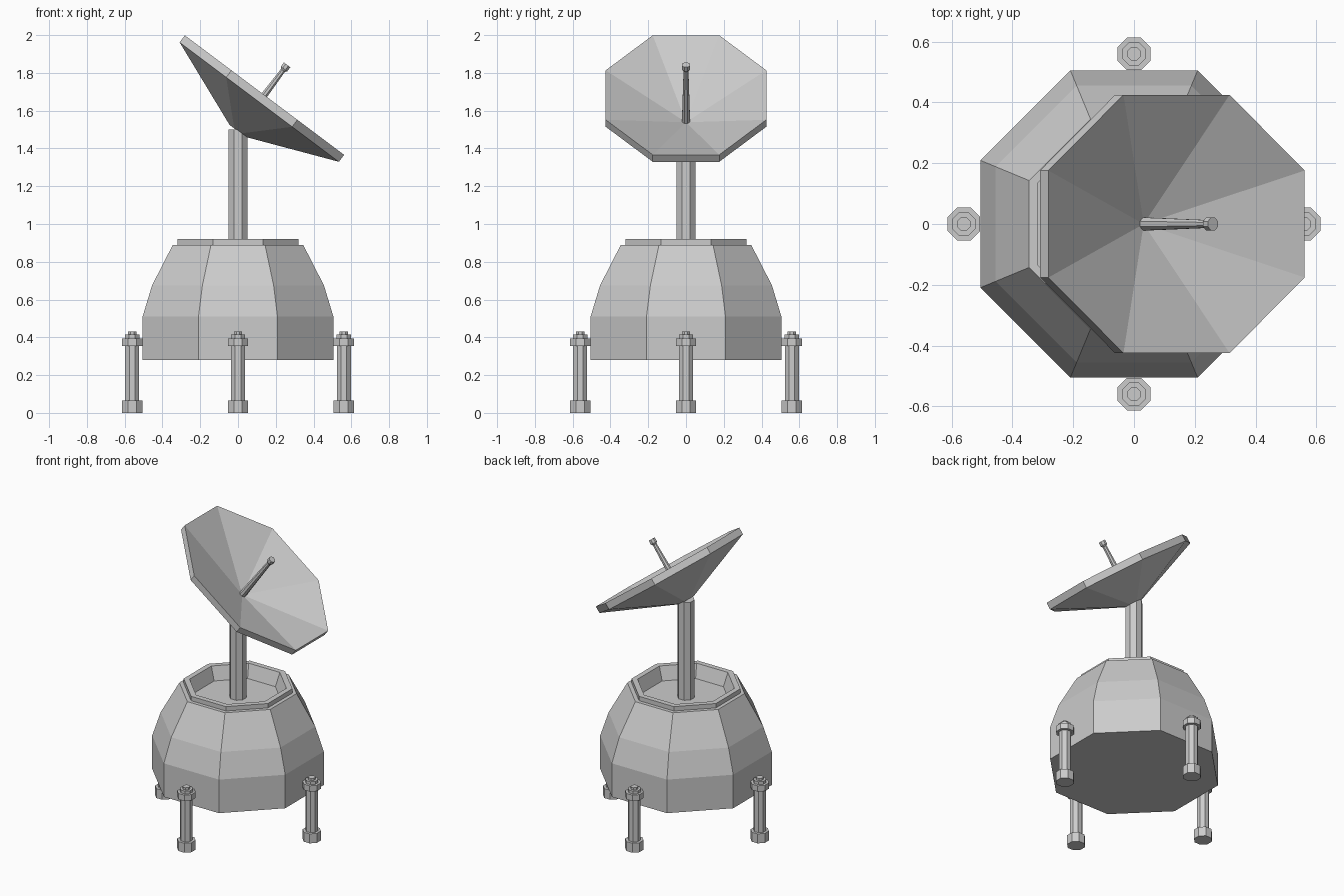
import bpy, bmesh, math
from mathutils import Matrix, Vector

cube = bpy.data.objects.get("Cube")
if cube:
    bpy.data.objects.remove(cube, do_unlink=True)

SIDES = 8

# One grey paint for everything
grey = bpy.data.materials.new("light_grey_metal")
grey.use_nodes = True
color = (0.6, 0.6, 0.6, 1)
grey.diffuse_color = color
grey.node_tree.nodes["Principled BSDF"].inputs["Base Color"].default_value = color


def octagon_lathe(name, profile, matrix=Matrix()):
    """Stack octagons given as (flat-to-centre distance, height); cap both ends."""
    bm = bmesh.new()
    rings = []
    for apothem, z in profile:
        if apothem == 0:
            rings.append([bm.verts.new((0, 0, z))] * SIDES)
            continue
        r = apothem / math.cos(math.pi / SIDES)
        angles = [(i + 0.5) * math.tau / SIDES for i in range(SIDES)]
        rings.append([bm.verts.new((r * math.cos(a), r * math.sin(a), z)) for a in angles])
    for low, high in zip(rings, rings[1:]):
        for i in range(SIDES):
            j = (i + 1) % SIDES
            corners = dict.fromkeys((low[i], low[j], high[j], high[i]))
            bm.faces.new(list(corners))
    for end in (rings[0], rings[-1]):
        if len(set(end)) == SIDES:
            bm.faces.new(end)
    bm.transform(matrix)
    bmesh.ops.recalc_face_normals(bm, faces=bm.faces)
    mesh = bpy.data.meshes.new(name)
    bm.to_mesh(mesh)
    bm.free()
    mesh.materials.append(grey)
    obj = bpy.data.objects.new(name, mesh)
    bpy.context.collection.objects.link(obj)
    return obj


# Domed base with raised rim and recessed top
octagon_lathe("dome_base", [
    (0.505, 0.28), (0.505, 0.51), (0.455, 0.675), (0.345, 0.89),
    (0.32, 0.89), (0.32, 0.92), (0.285, 0.92), (0.255, 0.83)])

# Mast
octagon_lathe("mast", [(0.05, 0.82), (0.05, 1.5)])

# Tilted dish, stretched along its slope, with feed rod
tilt = Matrix.Translation((0.14, 0, 1.6825)) @ Matrix.Rotation(math.asin(0.6), 4, "Y")
stretch = Matrix.Diagonal((1.24, 1, 1, 1))
octagon_lathe("dish", [(0, -0.18), (0.425, 0), (0.425, -0.046), (0.043, -0.237)],
              tilt @ stretch)
octagon_lathe("feed_rod", [(0.022, -0.19), (0.013, 0.163), (0.021, 0.173), (0.021, 0.2)], tilt)

# Four legs with foot, collar and bolt head
leg_profile = [
    (0.054, 0), (0.054, 0.065), (0.037, 0.065), (0.037, 0.355), (0.054, 0.355),
    (0.054, 0.395), (0.038, 0.395), (0.038, 0.415), (0.022, 0.415), (0.022, 0.43)]
for side, direction in {"left": (1, 0, 0), "right": (-1, 0, 0),
                        "front": (0, -1, 0), "back": (0, 1, 0)}.items():
    octagon_lathe(side + "_leg", leg_profile, Matrix.Translation(Vector(direction) * 0.56))
